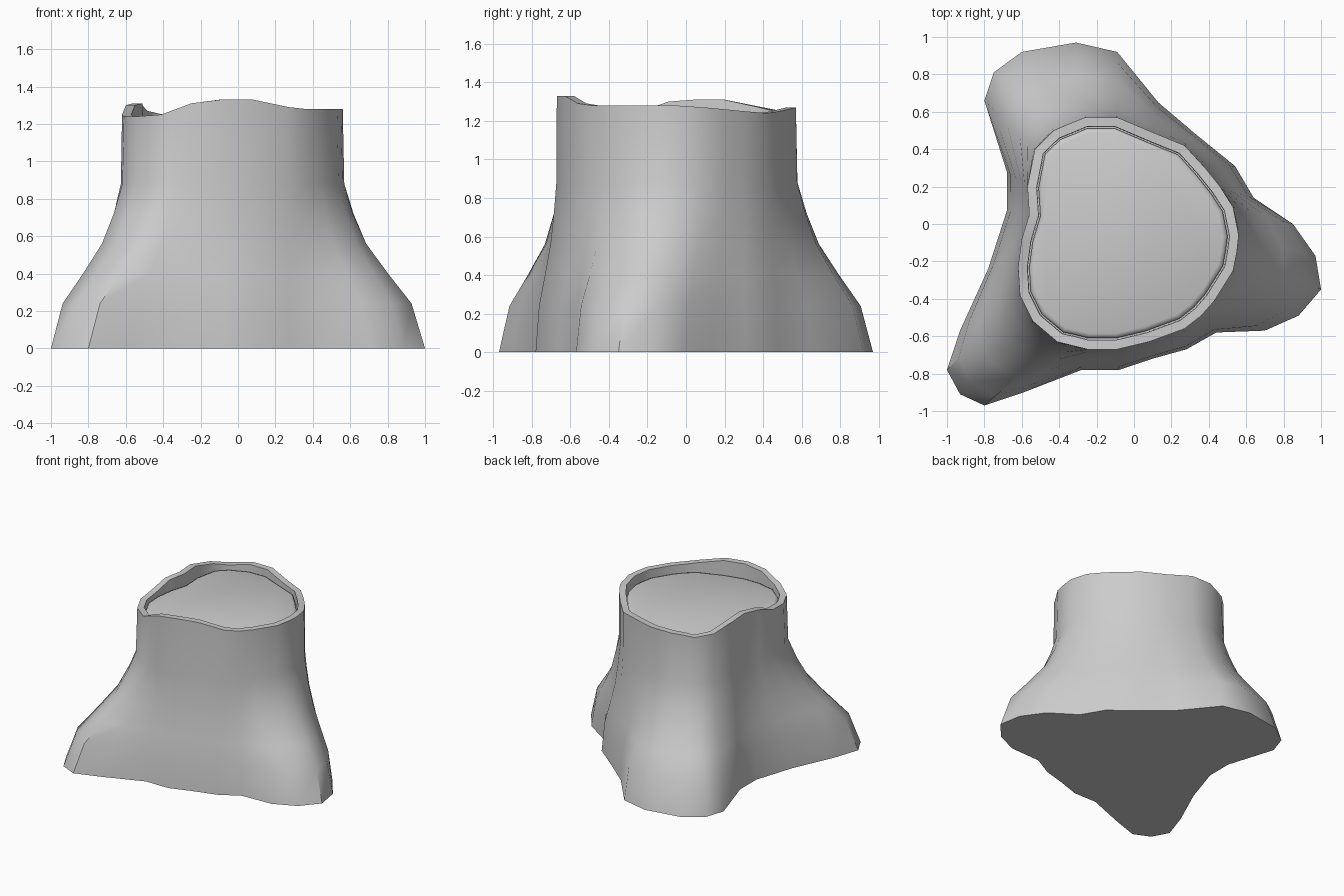
import bpy, bmesh
from mathutils import Vector

if "Cube" in bpy.data.objects:
    bpy.data.objects.remove(bpy.data.objects["Cube"])

# Outline pairs, counter-clockwise: base x, base y -> rim x, rim y, rim z
PAIRS = [
    (1.0, -.35, .55, -.15, 1.28), (.97, -.17, .56, -.06, 1.28), (.85, 0, .53, .09, 1.27),
    (.64, .14, .46, .20, 1.26), (.54, .31, .38, .30, 1.25), (.33, .48, .27, .42, 1.24),
    (.13, .65, .10, .49, 1.25), (-.09, .92, -.09, .57, 1.27), (-.31, .97, -.26, .57, 1.27),
    (-.60, .92, -.36, .53, 1.26), (-.75, .81, -.43, .50, 1.25), (-.80, .66, -.53, .40, 1.27),
    (-.68, .28, -.57, .20, 1.31), (-.68, .07, -.56, .05, 1.31), (-.78, -.24, -.60, -.08, 1.30),
    (-.93, -.57, -.62, -.23, 1.25), (-1.0, -.78, -.61, -.38, 1.24), (-.93, -.91, -.54, -.52, 1.24),
    (-.80, -.97, -.41, -.63, 1.25), (-.59, -.90, -.33, -.65, 1.28), (-.28, -.78, -.25, -.67, 1.31),
    (-.08, -.78, -.09, -.67, 1.33), (.10, -.72, .08, -.63, 1.33), (.28, -.67, .27, -.56, 1.29),
    (.44, -.58, .36, -.49, 1.28), (.70, -.57, .43, -.41, 1.28), (.88, -.49, .53, -.25, 1.28),
]
# Root flare: height, blend from base outline to rim outline
FLARE = [(0, 0), (.24, .16), (.40, .44), (.56, .70), (.72, .86), (.88, .98)]

base = [Vector((p[0], p[1], 0)) for p in PAIRS]
rim = [Vector(p[2:]) for p in PAIRS]


def inset(distance, z=None):
    """Rim outline moved inwards, optionally flattened to one height."""
    ring = []
    for i, p in enumerate(rim):
        d = rim[(i + 1) % len(rim)] - rim[i - 1]
        q = p + Vector((-d.y, d.x, 0)).normalized() * distance
        ring.append(Vector((q.x, q.y, p.z if z is None else z)))
    return ring


def loft(name, rings):
    """Skin a stack of rings and cap both ends."""
    bm = bmesh.new()
    loops = [[bm.verts.new(p) for p in ring] for ring in rings]
    n = len(rim)
    for a, b in zip(loops, loops[1:]):
        for i in range(n):
            j = (i + 1) % n
            bm.faces.new((a[i], a[j], b[j], b[i]))
    bm.faces.new(loops[0][::-1])
    bm.faces.new(loops[-1])
    mesh = bpy.data.meshes.new(name)
    bm.to_mesh(mesh)
    bm.free()
    obj = bpy.data.objects.new(name, mesh)
    bpy.context.collection.objects.link(obj)
    bpy.ops.object.select_all(action='DESELECT')
    obj.select_set(True)
    bpy.context.view_layer.objects.active = obj
    bpy.ops.object.shade_smooth_by_angle(angle=0.7)
    return obj


# Bark: flared roots, wavy rim, inner lip and groove floor
bark = []
for z, t in FLARE:
    ring = [b.lerp(r, t) for b, r in zip(base, rim)]
    bark.append([Vector((p.x, p.y, z)) for p in ring])
loft("stump_bark", bark + [rim, inset(.05), inset(.052, 1.18)])

# Cut wood: flat disc with a rounded edge, set just below the rim
loft("cut_wood", [inset(.06, 1.17), inset(.06, 1.205), inset(.068, 1.218), inset(.085, 1.225)])
